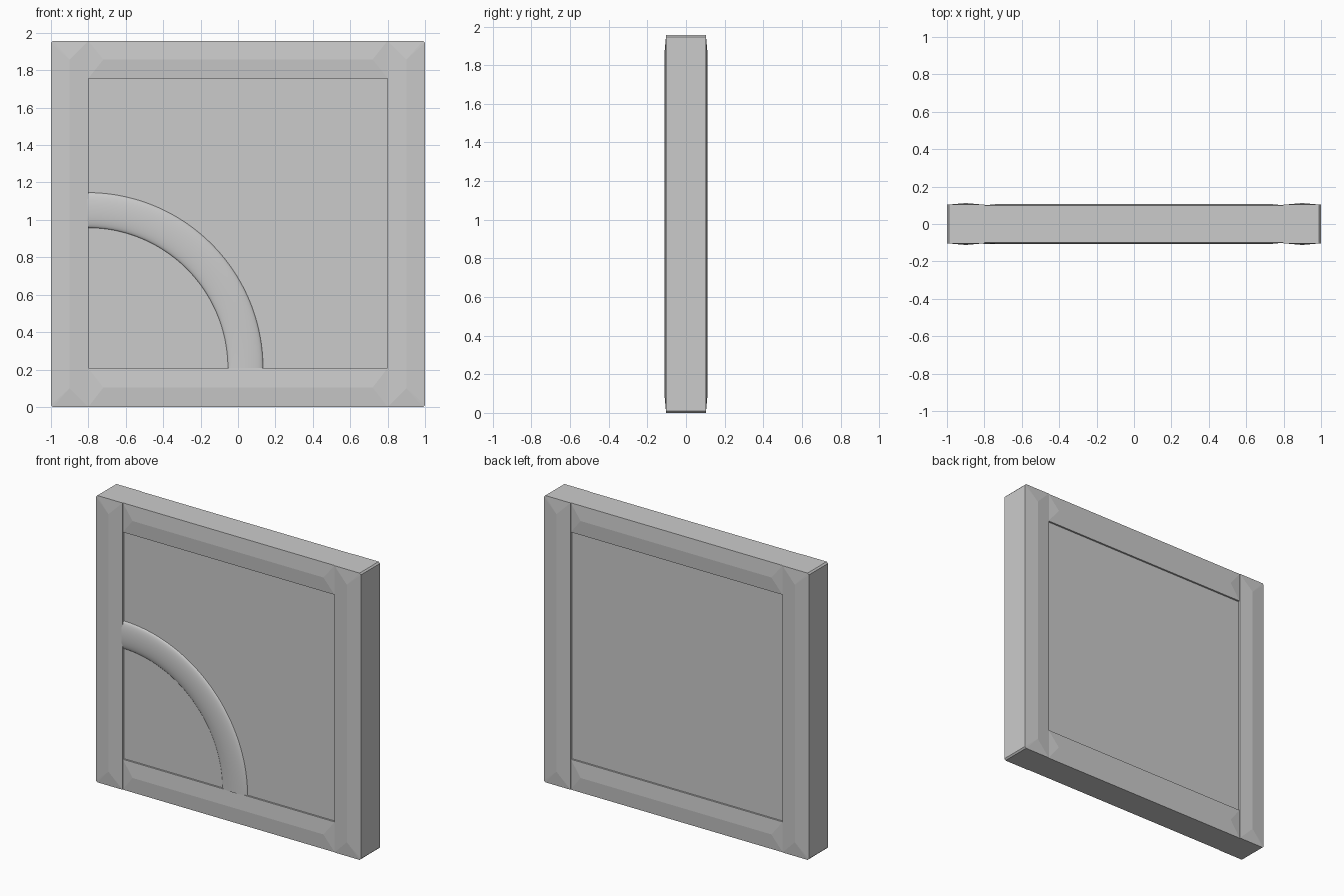
import bpy, bmesh, math

if "Cube" in bpy.data.objects:
    bpy.data.objects.remove(bpy.data.objects["Cube"])

H = 1.957        # overall height
W = 0.2          # frame member width
PANEL_Y = 0.088  # half thickness of the recessed panel


def finish(name, bm):
    bmesh.ops.recalc_face_normals(bm, faces=bm.faces)
    mesh = bpy.data.meshes.new(name)
    bm.to_mesh(mesh)
    bm.free()
    obj = bpy.data.objects.new(name, mesh)
    bpy.context.collection.objects.link(obj)
    return obj


def hipped_bar(name, outline, ridge, edge_y, ridge_y):
    """Bar whose front and back faces rise gently to a hipped ridge."""
    bm = bmesh.new()
    for s in (-1, 1):
        for x, z in outline:
            bm.verts.new((x, s * edge_y, z))
        for x, z in ridge:
            bm.verts.new((x, s * ridge_y, z))
    bmesh.ops.convex_hull(bm, input=bm.verts)
    bmesh.ops.dissolve_limit(bm, angle_limit=0.01, verts=bm.verts, edges=bm.edges)
    return finish(name, bm)


# Upright stiles with chamfered outer corners
c = 0.01
for side, s in (("left", -1), ("right", 1)):
    outline = [(s * 0.8, 0), (s * (1 - c), 0), (s, c),
               (s, H - c), (s * (1 - c), H), (s * 0.8, H)]
    hipped_bar(side + "_stile", outline,
               [(s * 0.9, 0.1), (s * 0.9, H - 0.1)], 0.103, 0.112)

# Horizontal rails between the stiles
for side, z0, z1 in (("bottom", 0, 0.207), ("top", H - W, H)):
    zm = (z0 + z1) / 2
    outline = [(-0.8, z0), (0.8, z0), (0.8, z1), (-0.8, z1)]
    hipped_bar(side + "_rail", outline, [(-0.72, zm), (0.72, zm)], 0.1, 0.108)

# Recessed panel
bpy.ops.mesh.primitive_cube_add(size=1, location=(0, 0, H / 2))
panel = bpy.context.object
panel.name = "panel"
panel.scale = (1.62, 2 * PANEL_Y, H - 0.36)

# Quarter-circle raised moulding on the front
CX, CZ, R, HALF, RISE = -0.805, 0.207, 0.845, 0.094, 0.02
SEG, PROF = 48, 16
bm = bmesh.new()
rings = []
for i in range(SEG + 1):
    a = math.pi / 2 * i / SEG
    ring = []
    for j in range(PROF + 1):
        t = math.pi * j / PROF
        r = R + HALF * math.cos(t)
        ring.append(bm.verts.new((CX + r * math.cos(a),
                                  -PANEL_Y - RISE * math.sin(t),
                                  CZ + r * math.sin(a))))
    rings.append(ring)
for a, b in zip(rings, rings[1:]):
    for j in range(PROF + 1):
        k = (j + 1) % (PROF + 1)
        bm.faces.new((a[j], a[k], b[k], b[j]))
bm.faces.new(rings[0])
bm.faces.new(rings[-1])
arc = finish("arc_moulding", bm)
bpy.ops.object.select_all(action='DESELECT')
arc.select_set(True)
bpy.context.view_layer.objects.active = arc
bpy.ops.object.shade_smooth_by_angle(angle=math.radians(40))
